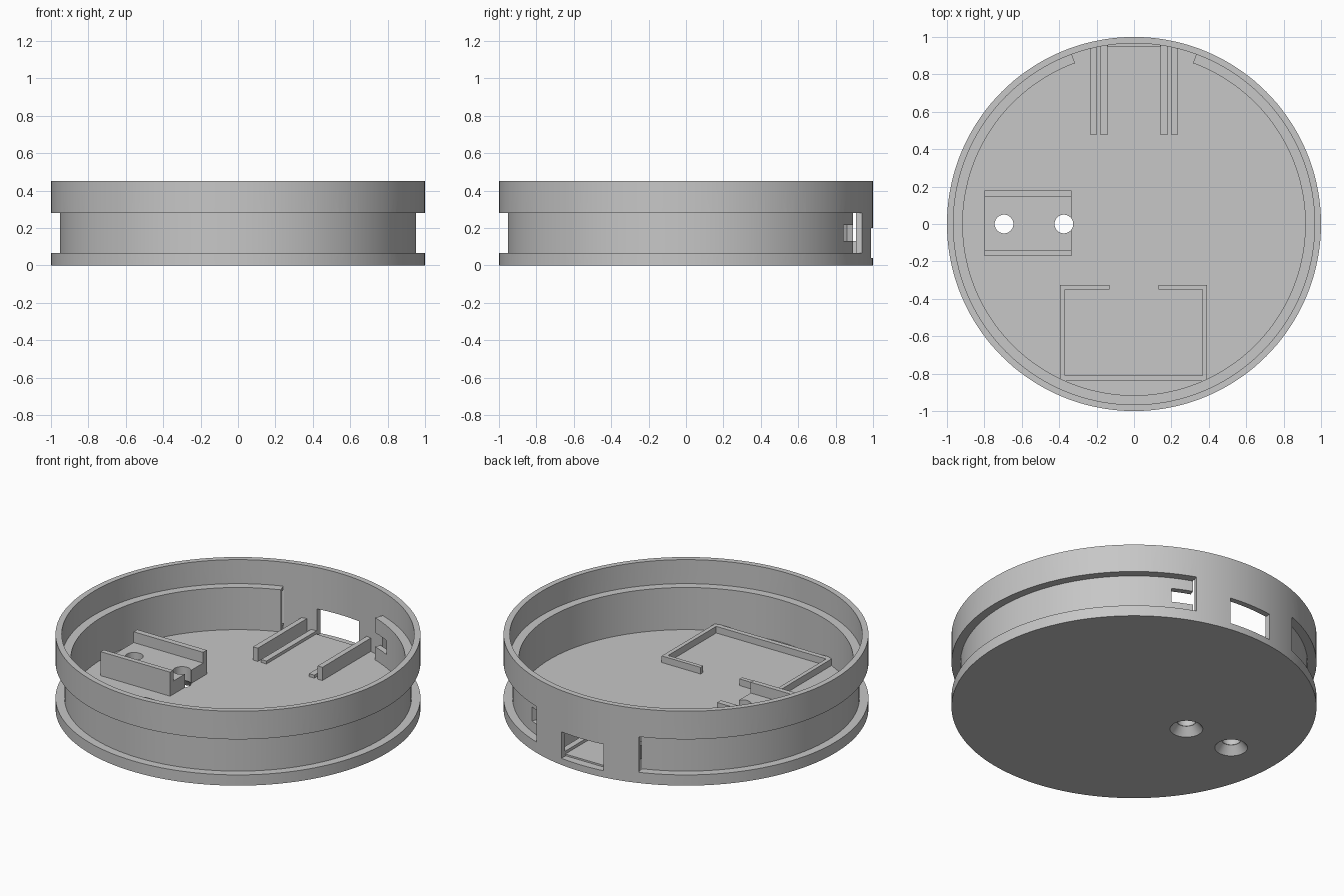
import bpy
import bmesh
from math import radians, sin, cos

if "Cube" in bpy.data.objects:
    bpy.data.objects.remove(bpy.data.objects["Cube"], do_unlink=True)

GREY = (0.57, 0.57, 0.57, 1)
mat = bpy.data.materials.new("matte grey")
mat.use_nodes = True
mat.diffuse_color = GREY
mat.node_tree.nodes["Principled BSDF"].inputs["Base Color"].default_value = GREY

SEGMENTS = 144
FLOOR = 0.05
SUNK = FLOOR - 0.003


def finish(name, bm):
    bmesh.ops.recalc_face_normals(bm, faces=bm.faces)
    mesh = bpy.data.meshes.new(name)
    bm.to_mesh(mesh)
    bm.free()
    mesh.materials.append(mat)
    obj = bpy.data.objects.new(name, mesh)
    bpy.context.collection.objects.link(obj)
    return obj


def cylinder(name, x, y, r_low, r_high, z0, z1, segments=SEGMENTS):
    bm = bmesh.new()
    bmesh.ops.create_cone(bm, cap_ends=True, segments=segments, radius1=r_low,
                          radius2=r_high, depth=z1 - z0)
    bmesh.ops.translate(bm, verts=bm.verts, vec=(x, y, (z0 + z1) / 2))
    return finish(name, bm)


def boxes(name, *spans):
    """One object made of boxes given as (x0, x1, y0, y1, z0, z1)."""
    bm = bmesh.new()
    for x0, x1, y0, y1, z0, z1 in spans:
        verts = bmesh.ops.create_cube(bm, size=1)["verts"]
        bmesh.ops.scale(bm, verts=verts, vec=(x1 - x0, y1 - y0, z1 - z0))
        bmesh.ops.translate(bm, verts=verts,
                            vec=((x0 + x1) / 2, (y0 + y1) / 2, (z0 + z1) / 2))
    return finish(name, bm)


def arc_ring(name, r0, r1, z0, z1, start, end):
    """Part of a ring; degrees are counted from the back towards +x."""
    bm = bmesh.new()
    steps = max(3, round((end - start) / 2.5))
    loops = []
    for i in range(steps + 1):
        a = radians(start + (end - start) * i / steps)
        loops.append([bm.verts.new((r * sin(a), r * cos(a), z))
                      for r, z in ((r0, z0), (r1, z0), (r1, z1), (r0, z1))])
    for a, b in zip(loops, loops[1:]):
        for k in range(4):
            n = (k + 1) % 4
            bm.faces.new((a[k], a[n], b[n], b[k]))
    bm.faces.new(loops[0])
    bm.faces.new(loops[-1])
    return finish(name, bm)


def combine(target, other, operation="DIFFERENCE", keep=False):
    mod = target.modifiers.new("cut", "BOOLEAN")
    mod.operation = operation
    mod.solver = "EXACT"
    mod.object = other
    bpy.context.view_layer.objects.active = target
    bpy.ops.object.modifier_apply(modifier=mod.name)
    if not keep:
        bpy.data.objects.remove(other, do_unlink=True)


# Round tray with an inner ledge and an outer groove, both stopping at the back
tray = cylinder("tray", 0, 0, 1, 1, 0, 0.45)
combine(tray, cylinder("hollow", 0, 0, 0.966, 0.966, FLOOR, 0.6))
combine(tray, arc_ring("ledge", 0.916, 0.98, 0.04, 0.305, 20.15, 339.85), "UNION")
combine(tray, arc_ring("groove", 0.951, 1.1, 0.065, 0.28, 20, 340))

# Window in the back wall and small notch in the ledge wall
combine(tray, boxes("window", (-0.14, 0.14, 0.95, 1.1, 0.04, 0.2)))
combine(tray, arc_ring("notch", 0.88, 0.96, 0.13, 0.215, 18, 27.6))

# Mounting block with two raised sides
X0, X1 = -0.8, -0.335
block = boxes("mounting_block", (X0, X1, -0.17, 0.18, SUNK, 0.13))
for y0, y1 in ((-0.17, -0.14), (0.145, 0.18)):
    combine(block, boxes("side", (X0, X1, y0, y1, SUNK, 0.195)), "UNION")

# Countersunk screw holes through block and floor
for x in (-0.695, -0.375):
    hole = cylinder("hole", x, 0, 0.05, 0.05, -0.1, 0.3, 48)
    combine(block, hole, keep=True)
    combine(tray, hole)
    combine(tray, cylinder("countersink", x, 0, 0.098, 0.05, -0.01, 0.05, 48))

# Open-backed frame at the front
T = 0.025
frame = boxes("front_frame", (-0.395, 0.39, -0.84, -0.81, SUNK, 0.09))
for outer, inner, gap in ((-0.395, -0.395 + T, -0.13), (0.39, 0.39 - T, 0.13)):
    xs, xt = sorted((outer, inner)), sorted((outer, gap))
    combine(frame, boxes("arm", (*xs, -0.84, -0.325, SUNK, 0.09)), "UNION")
    combine(frame, boxes("lip", (*xt, -0.325 - T, -0.325, SUNK, 0.09)), "UNION")

# Tall and low guide rails beside the window
parts = [tray, block, frame]
for side, s in (("left", 1), ("right", -1)):
    for kind, a, b, top in (("tall", 0.2, 0.232, 0.13), ("low", 0.142, 0.178, 0.068)):
        x0, x1 = sorted((s * a, s * b))
        parts.append(boxes(f"{side}_{kind}_rail", (x0, x1, 0.475, 0.967, SUNK, top)))

# Smooth curved walls, crisp edges
bpy.ops.object.select_all(action="DESELECT")
for obj in parts:
    obj.select_set(True)
bpy.context.view_layer.objects.active = tray
bpy.ops.object.shade_smooth_by_angle(angle=radians(25))
